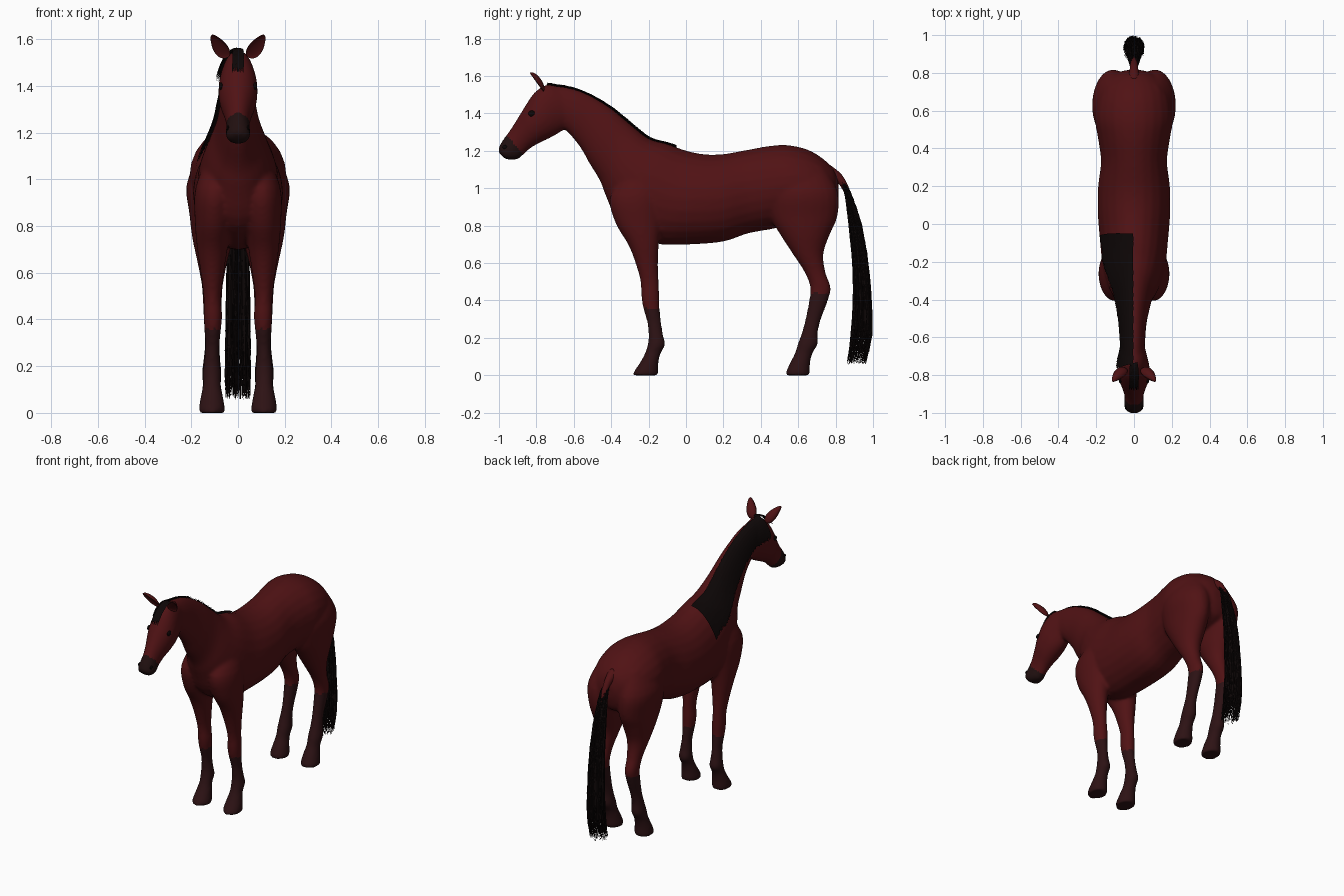
import bpy, bmesh, math, random
from mathutils import Vector
from mathutils.bvhtree import BVHTree

random.seed(4)
cube = bpy.data.objects.get("Cube")
if cube:
    bpy.data.objects.remove(cube)


def material(name, rgb):
    m = bpy.data.materials.new(name)
    m.use_nodes = True
    m.diffuse_color = (*rgb, 1)
    bsdf = m.node_tree.nodes["Principled BSDF"]
    bsdf.inputs["Base Color"].default_value = (*rgb, 1)
    bsdf.inputs["Roughness"].default_value = 0.8
    return m


COAT = material("bay coat", (0.08, 0.006, 0.007))
POINTS = material("dark points", (0.026, 0.006, 0.007))
MUZZLE = material("dark muzzle", (0.015, 0.005, 0.005))
HAIR = material("black hair", (0.004, 0.002, 0.002))


def spline(rows, steps):
    """Catmull-Rom interpolation of equally long rows of numbers."""
    out = []
    last = len(rows) - 1
    for i in range(last):
        p, q, r, s = (rows[max(0, min(last, i + k))] for k in (-1, 0, 1, 2))
        for k in range(steps):
            t = k / steps
            out.append([b + t / 2 * (c - a + t * (2 * a - 5 * b + 4 * c - d
                        + t * (3 * (b - c) + d - a)))
                        for a, b, c, d in zip(p, q, r, s)])
    return out + [list(rows[-1])]


def loft(bm, rows, sides=24, steps=4, mirror=1):
    """Rows: edge A (y, z), edge B (y, z), centre x, half width in x."""
    rings = []
    for ya, za, yb, zb, cx, hw in spline(rows, steps):
        mid = Vector((cx * mirror, (ya + yb) / 2, (za + zb) / 2))
        arm = Vector((0, (ya - yb) / 2, (za - zb) / 2))
        ring = []
        for k in range(sides):
            a = math.tau * k / sides
            ring.append(bm.verts.new(mid + arm * math.cos(a)
                                     + Vector((hw * math.sin(a), 0, 0))))
        rings.append(ring)
    for r, s in zip(rings, rings[1:]):
        for k in range(sides):
            n = (k + 1) % sides
            bm.faces.new((r[k], r[n], s[n], s[k]))
    bm.faces.new(rings[0])
    bm.faces.new(rings[-1][::-1])


def finish(name, bm, mats, smooth=True):
    bmesh.ops.recalc_face_normals(bm, faces=bm.faces)
    me = bpy.data.meshes.new(name)
    bm.to_mesh(me)
    bm.free()
    for m in mats:
        me.materials.append(m)
    for p in me.polygons:
        p.use_smooth = smooth
    ob = bpy.data.objects.new(name, me)
    bpy.context.collection.objects.link(ob)
    return ob


# Sections of trunk and neck: top (y, z), underside (y, z), centre x, half width
trunk = [(-.73, 1.553, -.65, 1.32, 0, .055), (-.6, 1.532, -.61, 1.275, 0, .06),
         (-.5, 1.49, -.56, 1.21, 0, .066), (-.4, 1.428, -.515, 1.13, 0, .08),
         (-.3, 1.345, -.46, 1.04, 0, .1), (-.2, 1.267, -.425, .95, 0, .135),
         (-.1, 1.238, -.35, .8, 0, .165), (0, 1.202, -.18, .708, 0, .18),
         (.1, 1.182, .02, .7, 0, .192), (.2, 1.183, .2, .715, 0, .19),
         (.33, 1.206, .33, .758, 0, .175), (.45, 1.227, .45, .78, 0, .19),
         (.55, 1.23, .55, .8, 0, .207), (.65, 1.207, .65, .8, 0, .2),
         (.73, 1.16, .73, .83, 0, .17), (.79, 1.1, .79, .87, 0, .115),
         (.815, 1.03, .815, .95, 0, .04)]
head = [(-.65, 1.53, -.6, 1.34, 0, .05), (-.74, 1.555, -.655, 1.31, 0, .068),
        (-.81, 1.512, -.715, 1.275, 0, .083), (-.86, 1.44, -.78, 1.243, 0, .08),
        (-.9, 1.375, -.83, 1.215, 0, .063), (-.945, 1.305, -.87, 1.18, 0, .05),
        (-.985, 1.25, -.9, 1.155, 0, .052), (-1.003, 1.21, -.95, 1.153, 0, .048),
        (-1, 1.19, -.975, 1.163, 0, .025)]
# Leg sections: height, front y, back y, centre x, half width
front_leg = [(1.1, -.3, -.14, .08, .05), (.96, -.405, -.12, .098, .085),
             (.82, -.38, -.13, .105, .08), (.7, -.31, -.145, .11, .065),
             (.6, -.27, -.15, .11, .05), (.5, -.243, -.146, .11, .038),
             (.42, -.239, -.142, .108, .04), (.36, -.229, -.141, .108, .036),
             (.28, -.207, -.132, .11, .03), (.21, -.2, -.121, .112, .035),
             (.165, -.205, -.11, .112, .04), (.12, -.219, -.134, .112, .038),
             (.07, -.245, -.147, .112, .048), (.02, -.279, -.148, .112, .056),
             (0, -.282, -.15, .112, .056)]
hind_leg = [(1.12, .48, .74, .09, .07), (.98, .44, .812, .11, .11),
            (.85, .45, .81, .108, .1), (.75, .505, .768, .108, .088),
            (.65, .57, .735, .11, .065), (.55, .635, .746, .11, .046),
            (.47, .664, .774, .11, .04), (.4, .658, .759, .11, .037),
            (.3, .638, .722, .11, .032), (.23, .62, .705, .112, .036),
            (.17, .598, .706, .112, .042), (.12, .583, .678, .112, .039),
            (.07, .558, .664, .112, .048), (.02, .535, .662, .112, .056),
            (0, .533, .66, .112, .056)]

# Body: overlapping lofts fused into one smooth skin
bm = bmesh.new()
loft(bm, trunk)
loft(bm, head)
for side in (1, -1):
    for leg in (front_leg, hind_leg):
        loft(bm, [(y0, z, y1, z, x, w) for z, y0, y1, x, w in leg], mirror=side)
body = finish("body", bm, [COAT, POINTS, MUZZLE])
fuse = body.modifiers.new("fuse", "REMESH")
fuse.mode = "VOXEL"
fuse.voxel_size = 0.01
relax = body.modifiers.new("relax", "SMOOTH")
relax.factor = 0.5
relax.iterations = 8
graph = bpy.context.evaluated_depsgraph_get()
skin = bpy.data.meshes.new_from_object(body.evaluated_get(graph))
body.modifiers.clear()
body.data = skin
skin.name = "body"
if not skin.materials:
    for m in (COAT, POINTS, MUZZLE):
        skin.materials.append(m)
# Dark lower legs and muzzle
for p in skin.polygons:
    x, y, z = p.center
    p.use_smooth = True
    p.material_index = 0
    if z < (0.36 if y < 0.2 else 0.44):
        p.material_index = 1
    elif y < -0.8 and y + 0.85 * z < 0.133:
        p.material_index = 2
tree = BVHTree.FromPolygons([v.co for v in skin.vertices],
                            [p.vertices for p in skin.polygons])

# Ears: leaf shapes with a hollowed front
for side, label in ((1, "left"), (-1, "right")):
    bm = bmesh.new()
    bmesh.ops.create_uvsphere(bm, u_segments=16, v_segments=12, radius=1)
    root, tip = Vector((.048 * side, -.765, 1.52)), Vector((.113 * side, -.835, 1.617))
    up = (tip - root).normalized()
    face = Vector((.35 * side, -1, 0))
    face = (face - up * face.dot(up)).normalized()
    wide = up.cross(face)
    for v in bm.verts:
        a, b, c = v.co
        t = (c + 1) / 2
        if b > 0:
            b *= -0.35
        v.co = (root + (tip - root) * t + wide * a * 0.034 * (1.25 - 0.7 * t)
                + face * b * 0.028)
    finish(label + "_ear", bm, [COAT])

# Eyes and nostrils, set on the skin
for side, label in ((1, "left"), (-1, "right")):
    for name, spot, size in (("eye", (.1, -.835, 1.405), .016),
                             ("nostril", (.06, -.975, 1.225), .011)):
        near = tree.find_nearest(Vector((spot[0] * side, *spot[1:])))[0]
        bm = bmesh.new()
        bmesh.ops.create_uvsphere(bm, u_segments=14, v_segments=10, radius=size)
        for v in bm.verts:
            v.co = near + Vector((v.co.x * 0.5, v.co.y * 1.2, v.co.z))
        finish(label + "_" + name, bm, [HAIR])


def lock(bm, path, across, width):
    """One flat lock of hair, tapering to its end."""
    pairs = []
    for i, p in enumerate(path):
        w = across * width * (1 - 0.8 * (i / (len(path) - 1)) ** 3) / 2
        pairs.append((bm.verts.new(p - w), bm.verts.new(p + w)))
    for (a, b), (c, d) in zip(pairs, pairs[1:]):
        bm.faces.new((a, b, d, c))


# Mane: locks lying over one side of the neck
bm = bmesh.new()
crest = spline([(r[0], r[1]) for r in trunk[:7]] + [(-.06, 1.225)], 24)
for i, (y, z) in enumerate(crest):
    t = i / (len(crest) - 1)
    for layer in range(2):
        length = (0.13 + 0.05 * t) * random.uniform(0.88, 1.04)
        path = []
        for k in range(11):
            u = k / 10
            guess = Vector((-0.004 - (0.085 + 0.09 * t) * u ** 0.7,
                            y - 0.03 * u * (1 - t), z + 0.008 - length * u ** 1.3))
            co, normal = tree.find_nearest(guess)[:2]
            path.append(co + normal * (0.005 + 0.004 * layer + 0.008 * u))
        lock(bm, path, Vector((0, 1, -0.5 * (1 - t))).normalized(), 0.02)
finish("mane", bm, [HAIR], False)

# Forelock
bm = bmesh.new()
for i in range(46):
    x = random.uniform(-0.022, 0.022)
    reach = random.uniform(0.7, 1.05)
    path = []
    for k in range(9):
        u = k / 8 * reach
        co, normal = tree.find_nearest(Vector((x, -.735 - .13 * u, 1.575 - .115 * u * u)))[:2]
        path.append(co + normal * (0.006 + random.random() * 0.004 + 0.02 * u))
    lock(bm, path, Vector((1, 0, 0)), 0.01)
finish("forelock", bm, [HAIR], False)

# Tail: fleshy dock, solid hair core and loose strands around it
bm = bmesh.new()
loft(bm, [(.77, 1.125, .75, 1.05, 0, .035), (.835, 1.07, .81, 1.03, 0, .022),
          (.88, .98, .85, .965, 0, .018), (.905, .88, .88, .88, 0, .01)], 14)
finish("tail_dock", bm, [COAT])

# Tail rows: centre y, z, half depth, half width
tail = spline([(.835, 1.03, .008, .018), (.865, .97, .015, .028),
               (.905, .8, .034, .04), (.932, .6, .042, .048),
               (.942, .4, .05, .052), (.938, .22, .058, .055),
               (.912, .07, .052, .055)], 4)
bm = bmesh.new()
loft(bm, [(y - d * .75, z, y + d * .75, z, 0, w * .75) for y, z, d, w in tail[:17]], 16, 1)
finish("tail_core", bm, [HAIR])

bm = bmesh.new()
for i in range(750):
    angle, spread = random.uniform(0, math.tau), random.uniform(0.45, 1) ** 0.5
    end = len(tail) - int(9 * random.random() ** 1.6)
    path = [Vector((w * spread * math.cos(angle) + random.uniform(-.002, .002),
                    y + d * spread * math.sin(angle), z + random.uniform(-.012, .012)))
            for y, z, d, w in tail[random.randrange(4):end]]
    turn = random.uniform(0, math.pi)
    lock(bm, path, Vector((math.cos(turn), math.sin(turn), 0)), 0.006)
finish("tail_hair", bm, [HAIR], False)
